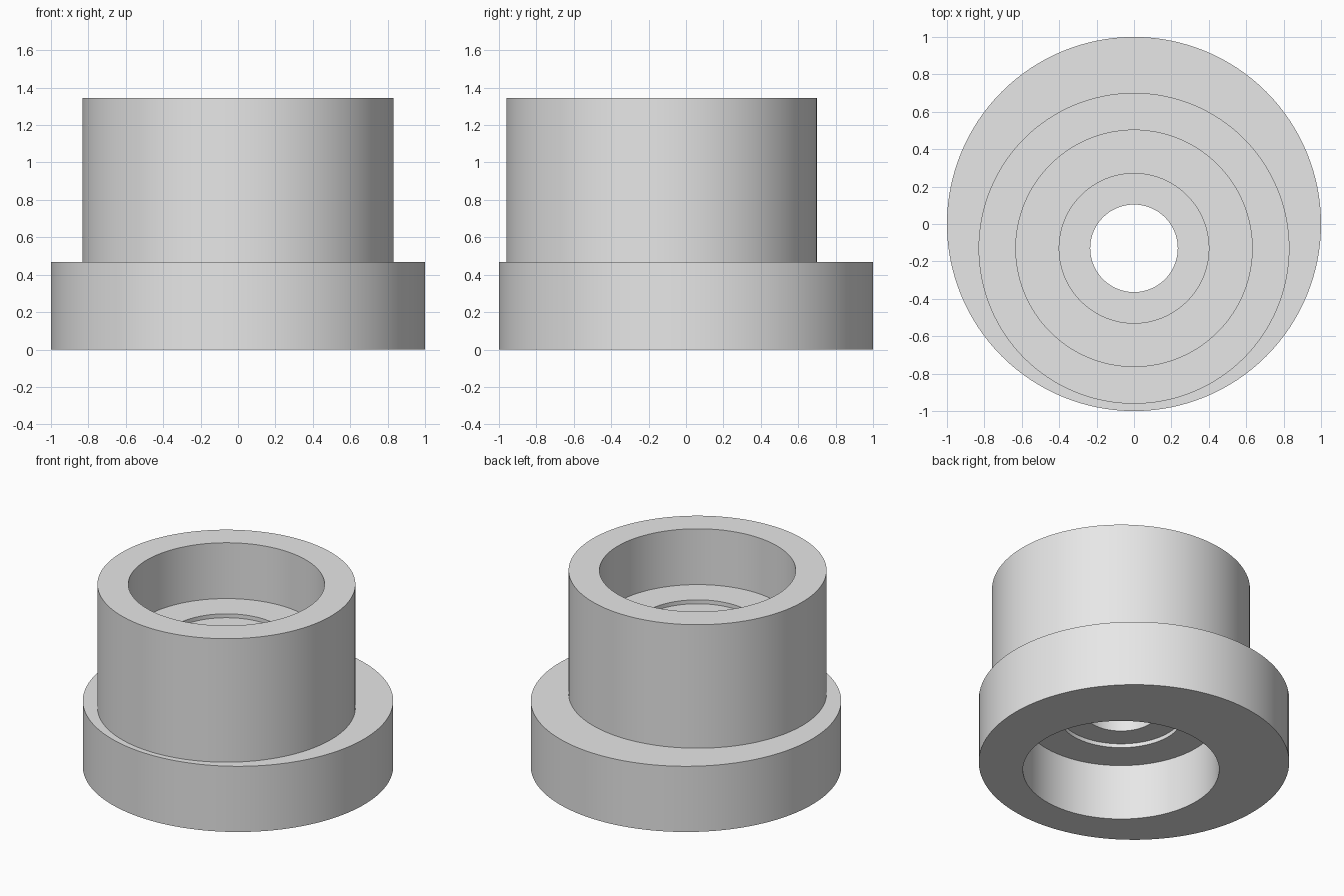
import bpy
import bmesh
from math import cos, sin, tau, radians

SEGMENTS = 128
AXIS_Y = -0.13          # hub and bores sit off the flange centre

cube = bpy.data.objects.get("Cube")
if cube:
    bpy.data.objects.remove(cube, do_unlink=True)

# Plain grey metal
grey = bpy.data.materials.new("grey_metal")
grey.use_nodes = True
colour = (0.8, 0.8, 0.8, 1)
grey.diffuse_color = colour
grey.node_tree.nodes["Principled BSDF"].inputs["Base Color"].default_value = colour


def loft_rings(name, rings):
    """Join circles (radius, centre y, z) in a closed loop of quads."""
    bm = bmesh.new()
    loops = []
    for radius, cy, z in rings:
        angles = [tau * i / SEGMENTS for i in range(SEGMENTS)]
        loops.append([bm.verts.new((radius * cos(a), cy + radius * sin(a), z))
                      for a in angles])
    for low, high in zip(loops, loops[1:] + loops[:1]):
        for i in range(SEGMENTS):
            j = (i + 1) % SEGMENTS
            bm.faces.new((low[i], low[j], high[j], high[i]))
    bmesh.ops.recalc_face_normals(bm, faces=bm.faces)
    mesh = bpy.data.meshes.new(name)
    bm.to_mesh(mesh)
    bm.free()
    mesh.materials.append(grey)
    obj = bpy.data.objects.new(name, mesh)
    bpy.context.collection.objects.link(obj)
    return obj


flange_top, hub_top = 0.467, 1.345
bore_depth, step_depth = 0.397, 0.425
bore, step, hole = 0.632, 0.40, 0.234

bushing = loft_rings("eccentric_bushing", [
    # flange and hub outside
    (1.0, 0, 0),
    (1.0, 0, flange_top),
    (0.831, AXIS_Y, flange_top),
    (0.831, AXIS_Y, hub_top),
    # upper bore, shallow step and through hole
    (bore, AXIS_Y, hub_top),
    (bore, AXIS_Y, hub_top - bore_depth),
    (step, AXIS_Y, hub_top - bore_depth),
    (step, AXIS_Y, hub_top - step_depth),
    (hole, AXIS_Y, hub_top - step_depth),
    # matching step and bore underneath
    (hole, AXIS_Y, step_depth),
    (step, AXIS_Y, step_depth),
    (step, AXIS_Y, bore_depth),
    (bore, AXIS_Y, bore_depth),
    (bore, AXIS_Y, 0),
])

# Smooth round walls with crisp rims
bpy.ops.object.select_all(action="DESELECT")
bushing.select_set(True)
bpy.context.view_layer.objects.active = bushing
bpy.ops.object.shade_smooth_by_angle(angle=radians(30))
